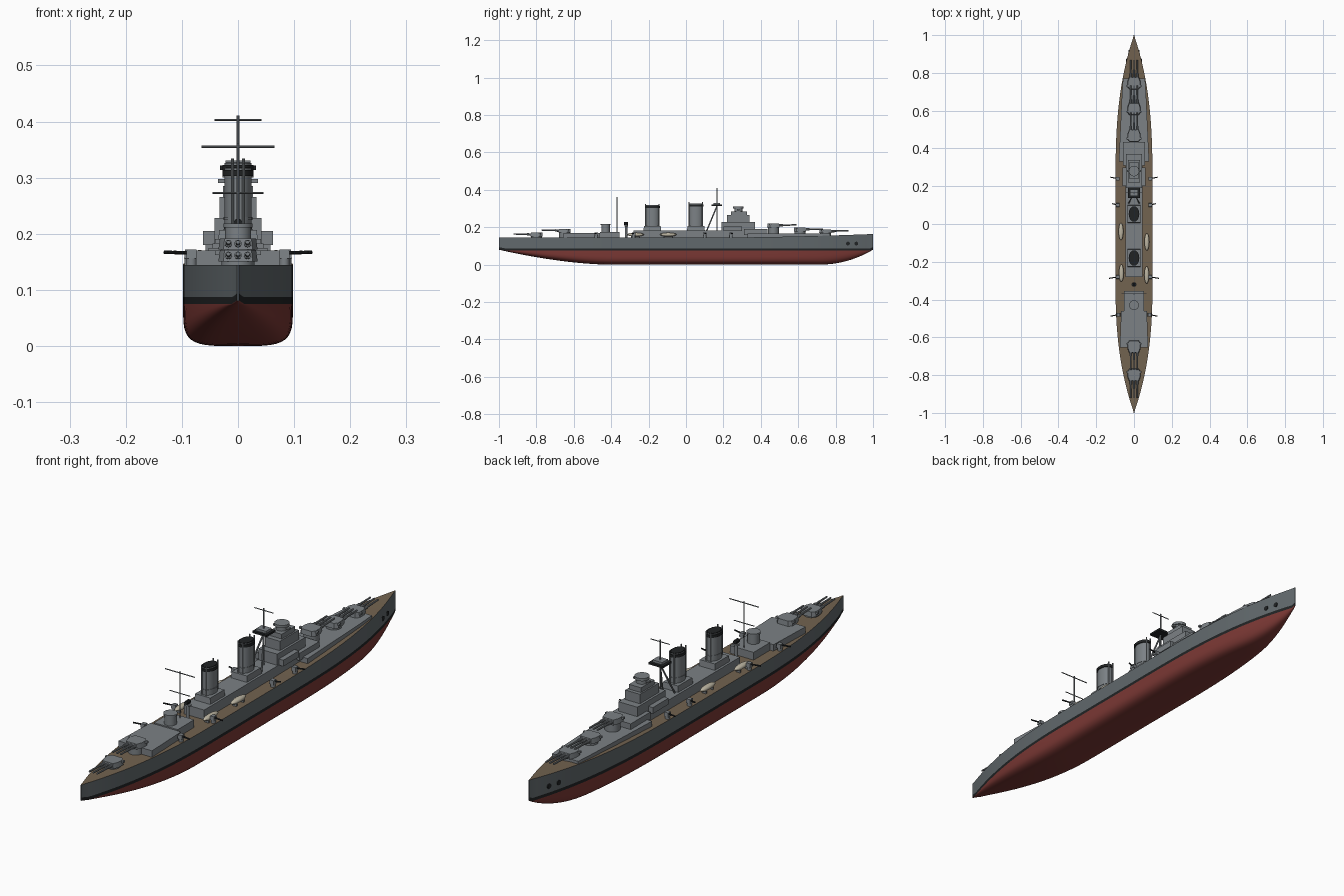
import bpy, bmesh, math
from mathutils import Vector

if "Cube" in bpy.data.objects:
    bpy.data.objects.remove(bpy.data.objects["Cube"])


def mat(name, r, g, b):
    m = bpy.data.materials.new(name)
    m.diffuse_color = (r, g, b, 1)
    m.use_nodes = True
    m.node_tree.nodes["Principled BSDF"].inputs["Base Color"].default_value = m.diffuse_color
    return m


HULL = mat("hull_grey", .12, .14, .15)
RED = mat("antifouling_red", .2, .04, .035)
BLACK = mat("black", .015, .017, .018)
WOOD = mat("wood_deck", .17, .125, .08)
GREY = mat("upper_grey", .2, .22, .235)
CREAM = mat("boat_cream", .5, .46, .36)


def finish(bm, name, *mats):
    bmesh.ops.recalc_face_normals(bm, faces=bm.faces)
    me = bpy.data.meshes.new(name)
    bm.to_mesh(me)
    bm.free()
    for m in mats:
        me.materials.append(m)
    ob = bpy.data.objects.new(name, me)
    bpy.context.collection.objects.link(ob)
    return ob


def prism(name, plan, z0, z1, m=GREY, taper=1.0, hollow=False):
    """Extruded plan outline, optionally tapered or with a dark sunken top."""
    bm = bmesh.new()
    n = len(plan)
    cx, cy = sum(p[0] for p in plan) / n, sum(p[1] for p in plan) / n
    lo = [bm.verts.new((x, y, z0)) for x, y in plan]
    hi = [bm.verts.new((cx + (x - cx) * taper, cy + (y - cy) * taper, z1)) for x, y in plan]
    bm.faces.new(lo)
    top = bm.faces.new(hi)
    for i in range(n):
        bm.faces.new((lo[i], lo[(i + 1) % n], hi[(i + 1) % n], hi[i]))
    if hollow:
        bmesh.ops.inset_individual(bm, faces=[top], thickness=.004)
        ring = bmesh.ops.extrude_face_region(bm, geom=[top])["geom"]
        bmesh.ops.delete(bm, geom=[top], context='FACES_ONLY')
        for v in ring:
            if isinstance(v, bmesh.types.BMVert):
                v.co.z -= .03
    return finish(bm, name, m)


def box(name, hx, y0, y1, z0, z1, m=GREY, taper=1.0, x=0):
    return prism(name, [(x - hx, y0), (x + hx, y0), (x + hx, y1), (x - hx, y1)], z0, z1, m, taper)


def drum(name, x, y, rx, ry, z0, z1, m=GREY, taper=1.0, n=24, hollow=False):
    pts = [(x + rx * math.cos(2 * math.pi * i / n), y + ry * math.sin(2 * math.pi * i / n)) for i in range(n)]
    return prism(name, pts, z0, z1, m, taper, hollow)


def rod(name, a, b, r, m=GREY, r2=None, n=10):
    a, b = Vector(a), Vector(b)
    bm = bmesh.new()
    bmesh.ops.create_cone(bm, cap_ends=True, segments=n, radius1=r, radius2=r2 or r, depth=(b - a).length)
    bm.transform((b - a).to_track_quat('Z', 'Y').to_matrix().to_4x4())
    bmesh.ops.translate(bm, verts=bm.verts, vec=(a + b) / 2)
    return finish(bm, name, m)


# Hull form curves
def beam(y):
    t = max(0, (y - .2) / .8) ** 2.8 if y > 0 else max(0, (-y - .3) / .7) ** 2.5
    return max(.098 * (1 - t), .0015)


def keel(y):
    return .08 * (max(0, (y - .7) / .3) ** 2.2 if y > 0 else max(0, (-y - .4) / .6) ** 1.7)


def deck(y):
    return .144 + .02 * max(0, y) ** 2


# Hull: lofted sections with red bottom, black boot stripe, grey sides, wood deck
bm = bmesh.new()
STATIONS, ARC = 64, 10
rows = []
for s in range(STATIONS + 1):
    y = -math.cos(math.pi * s / STATIONS) * .5 + (s / STATIONS - .5)
    b, k = beam(y), keel(y)
    e = 2 / (1.7 + 2.6 * b / .098)
    zw = max(.075, k + .002)
    half = []
    for i in range(ARC + 1):
        a = math.pi / 2 * i / ARC
        half.append((b * math.sin(a) ** e, zw - (zw - k) * max(0, math.cos(a)) ** e))
    half += [(b, zw + .012), (b, deck(y))]
    sec = [(-x, z) for x, z in reversed(half[1:])] + half
    rows.append([bm.verts.new((x, y, z)) for x, z in sec])
n = len(rows[0])
for r0, r1 in zip(rows, rows[1:]):
    for i in range(n):
        f = bm.faces.new((r0[i], r0[(i + 1) % n], r1[(i + 1) % n], r1[i]))
        f.material_index = 3 if i == n - 1 else 2 if i in (0, n - 2) else 1 if i in (1, n - 3) else 0
for r in (rows[0], rows[-1]):
    bm.faces.new(r).material_index = 2
finish(bm, "hull", RED, BLACK, HULL, WOOD)


# Deckhouses following the hull
def house(name, y0, y1, w0, w1, z0, z1):
    ys = [y0 + (y1 - y0) * i / 6 for i in range(7)]
    side = [(min(w0 + (w1 - w0) * i / 6, beam(y) * .97), y) for i, y in enumerate(ys)]
    prism(name, side + [(-x, y) for x, y in reversed(side)], z0, z1)


house("fore_deckhouse", .33, .77, .08, .06, .14, .167)
house("aft_deckhouse", -.655, -.46, .075, .068, .14, .17)
box("midship_deckhouse", .045, -.28, .34, .14, .183)
box("aft_control_house", .053, -.46, -.355, .14, .175)

# Bridge tower
box("bridge_base", .058, .31, .435, .16, .19)
box("bridge_lower", .042, .19, .37, .18, .228)
box("bridge_middle", .033, .22, .34, .228, .266)
box("bridge_upper", .027, .24, .325, .266, .285)
drum("fire_director", 0, .28, .022, .022, .285, .305)
drum("director_roof", 0, .28, .028, .028, .3, .311)
box("rangefinder", .036, .274, .286, .291, .298)
for s in (-1, 1):
    box("bridge_wing", .012, .2, .3, .18, .205, x=s * .05)

# Aft control tower and searchlight stand
drum("aft_director", 0, -.43, .023, .023, .175, .213)
drum("aft_director_roof", 0, -.43, .026, .026, .211, .218)
drum("searchlight_post", 0, -.32, .006, .006, .14, .215, n=12)
drum("searchlight_platform", 0, -.32, .014, .01, .205, .211)
rod("searchlight", (0, -.332, .219), (0, -.31, .219), .008, BLACK)

# Funnels with caps and steam pipes
for y, top in ((.053, .326), (-.18, .317)):
    box("funnel_base", .036, y - .048, y + .048, .18, .207, taper=.93)
    drum("funnel", 0, y, .024, .036, .2, top, n=32, hollow=True)
    drum("funnel_cap", 0, y, .028, .04, top - .014, top - .003, BLACK, n=32, hollow=False)
    drum("funnel_mouth", 0, y, .021, .033, top - .004, top + .001, BLACK, n=32)
    drum("funnel_band", 0, y, .0255, .0375, .225, .23, n=32)
    for sy in (-1, 1):
        for x in (-.01, .01):
            rod("steam_pipe", (x, y + sy * .036, .2), (x, y + sy * .036, top + .008), .0028)


# Triple gun turrets
def turret(y, z, d, base):
    drum("barbette", 0, y, .029, .029, base, z + .001)
    plan = [(-.026, .032), (-.035, .008), (-.035, -.02), (-.024, -.034)]
    plan = [(x, y + d * v) for x, v in plan] + [(-x, y + d * v) for x, v in reversed(plan)]
    prism("turret", plan, z, z + .02, taper=.92)
    box("turret_rangefinder", .041, y - d * .016 - .005, y - d * .016 + .005, z + .011, z + .019)
    for x in (-.017, 0, .017):
        rod("gun_sleeve", (x, y + d * .025, z + .01), (x, y + d * .05, z + .011), .0065)
        rod("gun_barrel", (x, y + d * .045, z + .011), (x, y + d * .122, z + .013), .0045, r2=.0035)


for t in ((.746, .169, 1, .15), (.61, .178, 1, .15), (.468, .2, 1, .15),
          (-.65, .172, -1, .14), (-.8, .151, -1, .13)):
    turret(*t)

# Side guns
for s in (-1, 1):
    for y, tip in ((.24, .125), (.1, .115), (-.28, .132), (-.48, .125)):
        x = s * (beam(y) - .012)
        drum("side_gun_mount", x, y, .009, .009, .14, .158, n=12)
        box("side_gun_shield", .01, y - .01, y + .01, .156, .172, x=x, taper=.85)
        rod("side_gun_barrel", (x, y, .166), (s * tip, y + (.008 if y > 0 else -.008), .167), .003, BLACK)

# Lifeboats on chocks
for x, y in ((-.069, -.04), (.068, -.095), (-.067, -.26), (.067, -.27)):
    bm = bmesh.new()
    bmesh.ops.create_uvsphere(bm, u_segments=16, v_segments=10, radius=1)
    bmesh.ops.scale(bm, verts=bm.verts, vec=(.013, .046, .01))
    bmesh.ops.translate(bm, verts=bm.verts, vec=(x, y, .161))
    finish(bm, "lifeboat", CREAM)
    for dy in (-.022, .022):
        box("boat_chock", .009, y + dy - .003, y + dy + .003, .14, .157, x=x)

# Tripod foremast with spotting top
M = .165
rod("foremast", (0, M, .18), (0, M, .411), .003)
for s in (-1, 1):
    rod("foremast_leg", (s * .028, M - .055, .18), (0, M, .312), .0035)
box("spotting_top", .032, M - .028, M + .028, .314, .322, BLACK)
box("spotting_cabin", .022, M - .018, M + .018, .322, .331)
rod("fore_yard", (-.042, M, .403), (.042, M, .403), .0018)

# Mainmast
rod("mainmast", (0, -.37, .14), (0, -.37, .361), .0025)
rod("upper_main_yard", (-.065, -.37, .355), (.065, -.37, .355), .002)
rod("lower_main_yard", (-.045, -.37, .273), (.045, -.37, .273), .0018)

# Hawse holes at the bow
for s in (-1, 1):
    for y in (.865, .91):
        b = beam(y)
        rod("hawse_hole", (s * (b - .01), y, .113), (s * (b + .002), y + .001, .113), .01, BLACK, n=16)

# Smooth round surfaces, keep hard edges
bpy.ops.object.select_all(action='SELECT')
bpy.context.view_layer.objects.active = bpy.data.objects["hull"]
bpy.ops.object.shade_smooth_by_angle(angle=math.radians(32))
